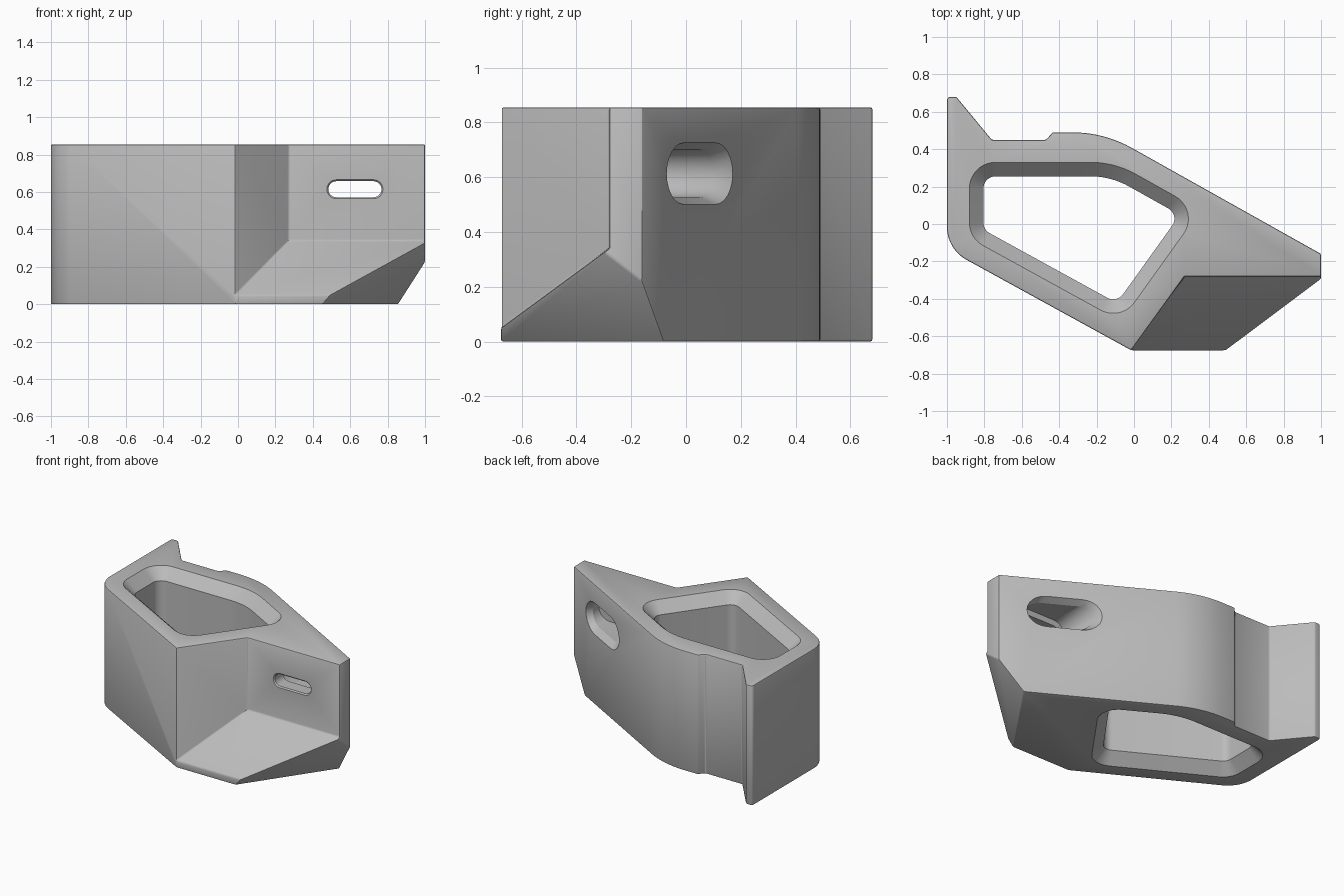
import bpy, bmesh
from math import radians, sin, cos, pi
from mathutils import Vector

cube = bpy.data.objects.get("Cube")
if cube:
    bpy.data.objects.remove(cube, do_unlink=True)

HEIGHT = 0.855
grey = bpy.data.materials.new("plain grey")
grey.use_nodes = True
grey.diffuse_color = (0.5, 0.5, 0.5, 1)
grey.node_tree.nodes["Principled BSDF"].inputs["Base Color"].default_value = (0.5, 0.5, 0.5, 1)


def rounded(corners, inset=0.0, steps=10):
    """Outline with rounded corners (x, y, radius); inset shrinks a convex one."""
    out = []
    for i, (x, y, r) in enumerate(corners):
        p = Vector((x, y))
        if r == 0:
            out.append(p)
            continue
        before = (Vector(corners[i - 1][:2]) - p).normalized()
        after = (Vector(corners[(i + 1) % len(corners)][:2]) - p).normalized()
        half = before.angle(after) / 2
        centre = p + (before + after).normalized() * r / sin(half)
        start = (p + before * r / cos(half) * cos(half) ** 2 / sin(half) - centre).normalized()
        end = (p + after * r * cos(half) / sin(half) - centre).normalized()
        for k in range(steps + 1):
            out.append(centre + start.slerp(end, k / steps) * (r - inset))
    return out


def finish(name, bm):
    bmesh.ops.recalc_face_normals(bm, faces=bm.faces)
    mesh = bpy.data.meshes.new(name)
    bm.to_mesh(mesh)
    bm.free()
    mesh.materials.append(grey)
    obj = bpy.data.objects.new(name, mesh)
    bpy.context.collection.objects.link(obj)
    return obj


def loft(name, loops):
    """Closed solid through loops with equal point counts."""
    bm = bmesh.new()
    rings = [[bm.verts.new(p) for p in loop] for loop in loops]
    for a, b in zip(rings, rings[1:]):
        for i in range(len(a)):
            bm.faces.new((a[i - 1], a[i], b[i], b[i - 1]))
    bm.faces.new(rings[0])
    bm.faces.new(rings[-1])
    return finish(name, bm)


# Body: wall outline from the front corner round to the narrow end
wall = rounded([
    (-1, -0.134, 0.2), (-1, 0.68, 0.02), (-0.95, 0.68, 0.02),
    (-0.76, 0.45, 0), (-0.47, 0.45, 0), (-0.435, 0.49, 0),
    (-0.16, 0.49, 0.65), (1, -0.16, 0), (1, -0.28, 0),
    (0.27, -0.28, 0), (-0.015, -0.675, 0)])
side, (b, c, d) = wall[:-3], wall[-3:]
bm = bmesh.new()


def vert(p, z):
    return bm.verts.new((p[0], p[1], z))


low = [vert(p, 0) for p in side]
top = [vert(p, HEIGHT) for p in side]
bt, ct, dt = (vert(p, HEIGHT) for p in (b, c, d))
bmid, cmid, dmid = vert(b, 0.34), vert(c, 0.34), vert(d, 0.05)
dlow = vert(d, 0)
e = (1, -0.675)
elow, emid = vert(e, 0), vert(e, 0.05)
for i in range(len(side) - 1):
    bm.faces.new((low[i], low[i + 1], top[i + 1], top[i]))
for face in (top + [bt, ct, dt], low + [elow, dlow],
             [low[-1], elow, emid, bmid, bt, top[-1]],
             [bmid, cmid, ct, bt], [cmid, dmid, dt, ct],
             [bmid, emid, dmid, cmid],          # sloping ledge
             [elow, dlow, dmid, emid],
             [dlow, low[0], top[0], dt, dmid]):
    bm.faces.new(face)
bmesh.ops.recalc_face_normals(bm, faces=bm.faces)

# Slanted cut under the narrow end
cut = bmesh.ops.bisect_plane(
    bm, geom=bm.verts[:] + bm.edges[:] + bm.faces[:], dist=1e-5,
    plane_co=(0.86, -0.08, 0), plane_no=(0.131, -0.09, -0.116), clear_outer=True)
bmesh.ops.holes_fill(bm, edges=[g for g in cut["geom_cut"] if isinstance(g, bmesh.types.BMEdge)])
body = finish("body", bm)

bevel = body.modifiers.new("soft edges", "BEVEL")
bevel.width = 0.008
bevel.segments = 2
bevel.limit_method = "ANGLE"
bevel.angle_limit = radians(25)
bevel.use_clamp_overlap = False

# Large opening, chamfered at both ends
opening = [(-0.88, -0.075, 0.14), (-0.88, 0.33, 0.14), (-0.104, 0.33, 0.5),
           (0.355, 0.073, 0.138), (-0.07, -0.52, 0.14)]
CH = 0.075
levels = [(-0.02, -0.02), (CH, CH), (HEIGHT - CH, CH), (HEIGHT + 0.02, -0.02)]
opening_cutter = loft("opening_cutter", [
    [(p.x, p.y, z) for p in rounded(opening, inset)] for z, inset in levels])


# Bolt slot with a wide pocket at the back
def slot(half, r, z, depth):
    loop = []
    for sign in (1, -1):
        for k in range(13):
            a = -pi / 2 + pi * k / 12
            x = 0.625 + sign * (half - r + r * cos(a))
            loop.append((x, depth(x), z + sign * r * sin(a)))
    return loop


def back(offset):
    return lambda x: 0.4 - 0.56 * x + offset


def flat(y):
    return lambda x: y


slot_cutter = loft("slot_cutter", [
    slot(0.225, 0.1225, 0.613, back(0.022)),
    slot(0.19, 0.0875, 0.613, back(-0.055)),
    slot(0.19, 0.0875, 0.613, flat(-0.18)),
    slot(0.142, 0.043, 0.615, flat(-0.18)),
    slot(0.142, 0.043, 0.615, flat(-0.272)),
    slot(0.162, 0.063, 0.615, flat(-0.292))])

for cutter in (opening_cutter, slot_cutter):
    cutter.hide_render = True
    mod = body.modifiers.new(cutter.name, "BOOLEAN")
    mod.operation = "DIFFERENCE"
    mod.solver = "EXACT"
    mod.object = cutter

bpy.ops.object.select_all(action="DESELECT")
body.select_set(True)
bpy.context.view_layer.objects.active = body
for mod in list(body.modifiers):
    bpy.ops.object.modifier_apply(modifier=mod.name)
for cutter in (opening_cutter, slot_cutter):
    bpy.data.objects.remove(cutter, do_unlink=True)
bpy.ops.object.shade_smooth_by_angle(angle=radians(25))
